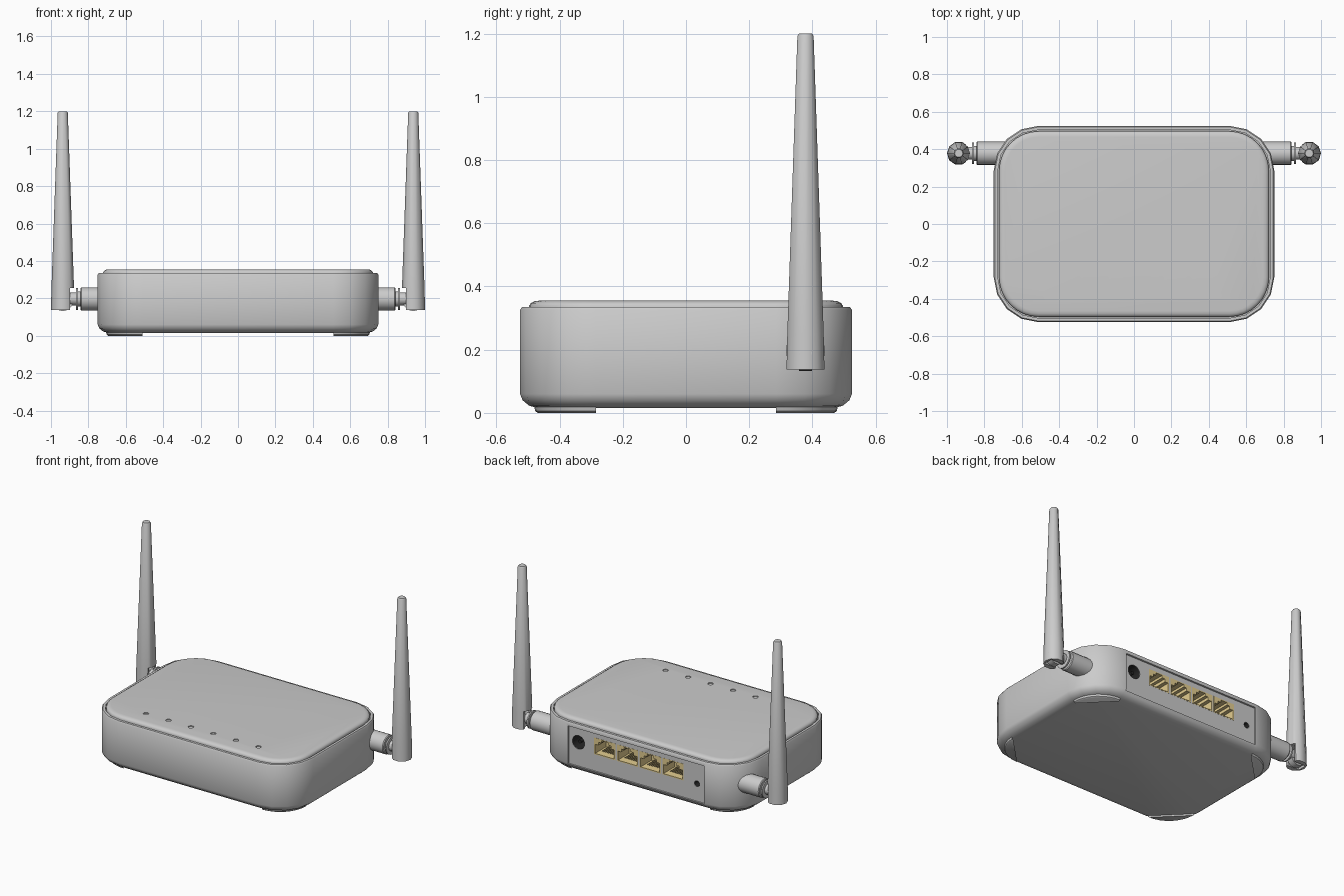
import bpy, bmesh
from math import sin, cos, pi

if "Cube" in bpy.data.objects:
    bpy.data.objects.remove(bpy.data.objects["Cube"])


def material(name, rgb):
    m = bpy.data.materials.new(name)
    m.diffuse_color = (*rgb, 1)
    m.use_nodes = True
    m.node_tree.nodes["Principled BSDF"].inputs["Base Color"].default_value = m.diffuse_color
    return m


TAN = material("port_tan", (0.78, 0.62, 0.28))
BLACK = material("socket_black", (0.02, 0.02, 0.02))


def loft(name, loops, mat=None, start=True, end=True):
    """Skin a list of equal-length point loops into one object."""
    bm = bmesh.new()
    rings = [[bm.verts.new(p) for p in lp] for lp in loops]
    n = len(rings[0])
    for a, b in zip(rings, rings[1:]):
        for i in range(n):
            j = (i + 1) % n
            bm.faces.new((a[i], a[j], b[j], b[i]))
    if start:
        bm.faces.new(rings[0])
    if end:
        bm.faces.new(rings[-1])
    bmesh.ops.recalc_face_normals(bm, faces=bm.faces)
    me = bpy.data.meshes.new(name)
    bm.to_mesh(me)
    bm.free()
    ob = bpy.data.objects.new(name, me)
    bpy.context.collection.objects.link(ob)
    if mat:
        me.materials.append(mat)
    return ob


def circle(axis, c, r, n=20):
    pts = []
    for i in range(n):
        u, v = r * cos(2 * pi * i / n), r * sin(2 * pi * i / n)
        d = {'x': (0, u, v), 'y': (u, 0, v), 'z': (u, v, 0)}[axis]
        pts.append([c[k] + d[k] for k in range(3)])
    return pts


def rounded_rect(inset, z, seg):
    r, pts = 0.24 - inset, []
    for q, (sx, sy) in enumerate(((1, 1), (-1, 1), (-1, -1), (1, -1))):
        for i in range(seg + 1):
            a = (q + i / seg) * pi / 2
            pts.append((sx * 0.51 + r * cos(a), sy * 0.285 + r * sin(a), z))
    return pts


def box(name, x0, x1, y0, y1, z0, z1, mat=None):
    return loft(name, [[(x0, y0, z), (x1, y0, z), (x1, y1, z), (x0, y1, z)]
                       for z in (z0, z1)], mat)


def activate(ob):
    bpy.ops.object.select_all(action='DESELECT')
    ob.select_set(True)
    bpy.context.view_layer.objects.active = ob


def cut(ob, cutter):
    activate(ob)
    m = ob.modifiers.new("cut", 'BOOLEAN')
    m.operation, m.solver, m.object = 'DIFFERENCE', 'EXACT', cutter
    bpy.ops.object.modifier_apply(modifier=m.name)
    bpy.data.objects.remove(cutter)


# Case and raised lid
case = loft("case", [rounded_rect(i, z, 4) for i, z in (
    (.06, .015), (.03, .022), (.008, .04), (0, .06), (0, .326), (.006, .335),
    (.022, .335), (.022, .322))])
lid = loft("lid", [rounded_rect(i, z, 8) for i, z in (
    (.029, .315), (.029, .339), (.034, .347), (.045, .353), (.06, .355))])

# Indicator light dimples
for i in range(6):
    c = (-0.4125 + 0.165 * i, -0.375)
    cut(lid, loft("dimple_cutter", [circle('z', (*c, z), .017, 16) for z in (.349, .37)]))

# Recessed back panel
cut(case, box("panel_cutter", -.5, .5, .513, .6, .055, .308))

# Network ports: block with a stepped plug opening
PORT = [(-.07, .172), (.07, .172), (.07, .232), (.045, .232), (.045, .252), (.024, .252),
        (.024, .268), (-.024, .268), (-.024, .252), (-.045, .252), (-.045, .232), (-.07, .232)]
for i in range(4):
    x = 0.237 - 0.167 * i
    cut(case, box("port_cutter", x - .078, x + .078, .38, .6, .165, .275))
    port = box("network_port", x - .078, x + .078, .38, .514, .165, .275, TAN)
    cut(port, loft("plug_cutter", [[(x + u, y, z) for u, z in PORT] for y in (.4, .6)]))
    for k in range(8):
        px = x - .042 + .012 * k
        box("port_contact", px - .002, px + .002, .4, .48, .18, .184, TAN)

# Power socket with pin, and reset hole
for name, x, z, r in (("power_socket", .43, .212, .045), ("reset_hole", -.44, .17, .019)):
    cut(case, loft("hole_cutter", [circle('y', (x, y, z), r) for y in (.42, .6)]))
    loft(name, [circle('y', (x, y, z), r - .001) for y in (.422, .5125)], BLACK, end=False)
loft("power_pin", [circle('y', (.43, y, .212), .012, 12) for y in (.422, .5)], BLACK)

# Corner feet: arc closed by a chord
for sx in (-1, 1):
    for sy in (-1, 1):
        loft("foot", [[(sx * (.51 + r * cos(a * pi / 16)), sy * (.285 + r * sin(a * pi / 16)), z)
                       for a in range(9)] for r, z in ((.195, .018), (.192, .006), (.184, 0))])

# Antennas with swivel mounts
AY = .378
for s in (-1, 1):
    loft("antenna_mount", [circle('x', (s * x, AY, .197), r, 20) for x, r in (
        (.66, .062), (.838, .062), (.843, .057), (.843, .04), (.856, .04), (.856, .058),
        (.865, .058), (.865, .034), (.915, .034))])
    loft("antenna_knuckle", [circle('y', (s * .937, y, .188), .056, 20)
                             for y in (AY - .02, AY + .02)])
    antenna = loft("antenna", [circle('z', (s * .937, AY, z), r, 10) for z, r in (
        (.138, .063), (.25, .0605), (1.192, .027), (1.2, .022))])
    x0, x1, x2 = s * .8, s * .897, s * .982
    cut(antenna, box("flat_cutter", min(x0, x1), max(x0, x1), .2, .5, .1, .255))
    cut(antenna, box("slot_cutter", min(x0, x2), max(x0, x2), AY - .03, AY + .03, .1, .255))

# Smooth shading with sharp edges kept
for ob in list(bpy.context.scene.objects):
    activate(ob)
    bpy.ops.object.shade_smooth_by_angle(angle=0.66)
